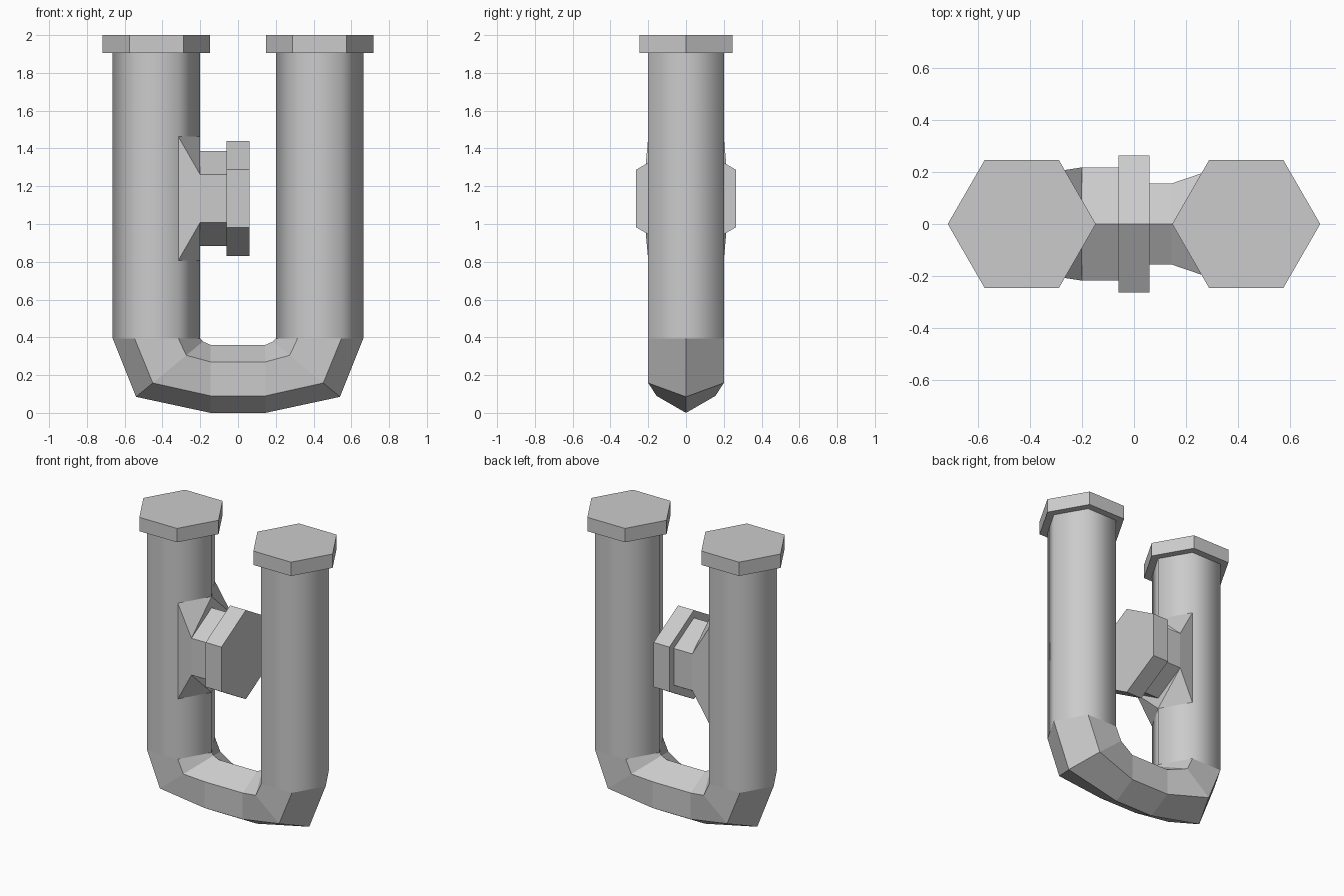
import bpy, bmesh
from mathutils import Vector

cube = bpy.data.objects.get("Cube")
if cube:
    bpy.data.objects.remove(cube, do_unlink=True)

GREY = (0.6, 0.6, 0.6, 1.0)
metal = bpy.data.materials.new("grey metal")
metal.use_nodes = True
metal.diffuse_color = GREY
metal.node_tree.nodes["Principled BSDF"].inputs["Base Color"].default_value = GREY


def hex_ring(a, b, half_width):
    """Six corners: a and b are opposite (x, z) corners, width runs along y."""
    a, b = Vector((a[0], 0, a[1])), Vector((b[0], 0, b[1]))
    steps = [(0, 0), (0.25, -1), (0.75, -1), (1, 0), (0.75, 1), (0.25, 1)]
    return [a.lerp(b, t) + Vector((0, side * half_width, 0)) for t, side in steps]


def loft(name, rings, caps=False, smooth=False):
    """Skin a sequence of six-cornered rings into one object."""
    bm = bmesh.new()
    loops = [[bm.verts.new(p) for p in ring] for ring in rings]
    for lo, hi in zip(loops, loops[1:]):
        for i in range(6):
            j = (i + 1) % 6
            bm.faces.new((lo[i], lo[j], hi[j], hi[i]))
    if caps:
        bm.faces.new(loops[0])
        bm.faces.new(loops[-1])
    bmesh.ops.recalc_face_normals(bm, faces=bm.faces)
    for f in bm.faces:
        f.smooth = smooth
    mesh = bpy.data.meshes.new(name)
    bm.to_mesh(mesh)
    bm.free()
    mesh.materials.append(metal)
    obj = bpy.data.objects.new(name, mesh)
    bpy.context.collection.objects.link(obj)
    return obj


# Upright pipes and their end flanges
PIPE_X = 0.432
for side, name in ((-1, "right"), (1, "left")):
    x = side * PIPE_X
    loft(name + "_pipe",
         [hex_ring((x - 0.232, z), (x + 0.232, z), 0.2) for z in (0.395, 1.92)],
         smooth=True)
    loft(name + "_end_flange",
         [hex_ring((x - 0.285, z), (x + 0.285, z), 0.247) for z in (1.905, 2.0)],
         caps=True)

# U bend: half of the sections, then mirrored across x
bend = [((-0.664, 0.395), (-0.2, 0.395), 0.2),
        ((-0.54, 0.085), (-0.185, 0.378), 0.2),
        ((-0.145, 0.0), (-0.145, 0.36), 0.156)]
mirrored = [((-a[0], a[1]), (-b[0], b[1]), w) for a, b, w in reversed(bend)]
loft("u_bend", [hex_ring(*section) for section in bend + mirrored])

# Side branch: flared collar wrapped on the pipe, neck and flange
MID = 1.135


def branch_ring(x, radius, half_width):
    return hex_ring((x, MID - radius), (x, MID + radius), half_width)


collar_base = [Vector((-0.2 if i % 3 == 0 else -0.316, p.y,
                       MID + (0.328 if i in (2, 3, 4) else -0.328)))
               for i, p in enumerate(branch_ring(0, 0.328, 0.2))]
collar = loft("branch_collar", [collar_base, branch_ring(-0.2, 0.252, 0.218)])

# Crease the collar flaps from the pipe ridge to the neck sides
bm = bmesh.new()
bm.from_mesh(collar.data)
bm.verts.ensure_lookup_table()
for ridge in (0, 3):
    for step in (-1, 1):
        corner = 6 + (ridge + step) % 6
        bmesh.ops.connect_verts(bm, verts=[bm.verts[ridge], bm.verts[corner]])
bmesh.ops.recalc_face_normals(bm, faces=bm.faces)
bm.to_mesh(collar.data)
bm.free()

loft("branch_neck", [branch_ring(x, 0.252, 0.218) for x in (-0.2, -0.05)])
loft("branch_flange", [branch_ring(x, 0.305, 0.264) for x in (-0.06, 0.06)], caps=True)
